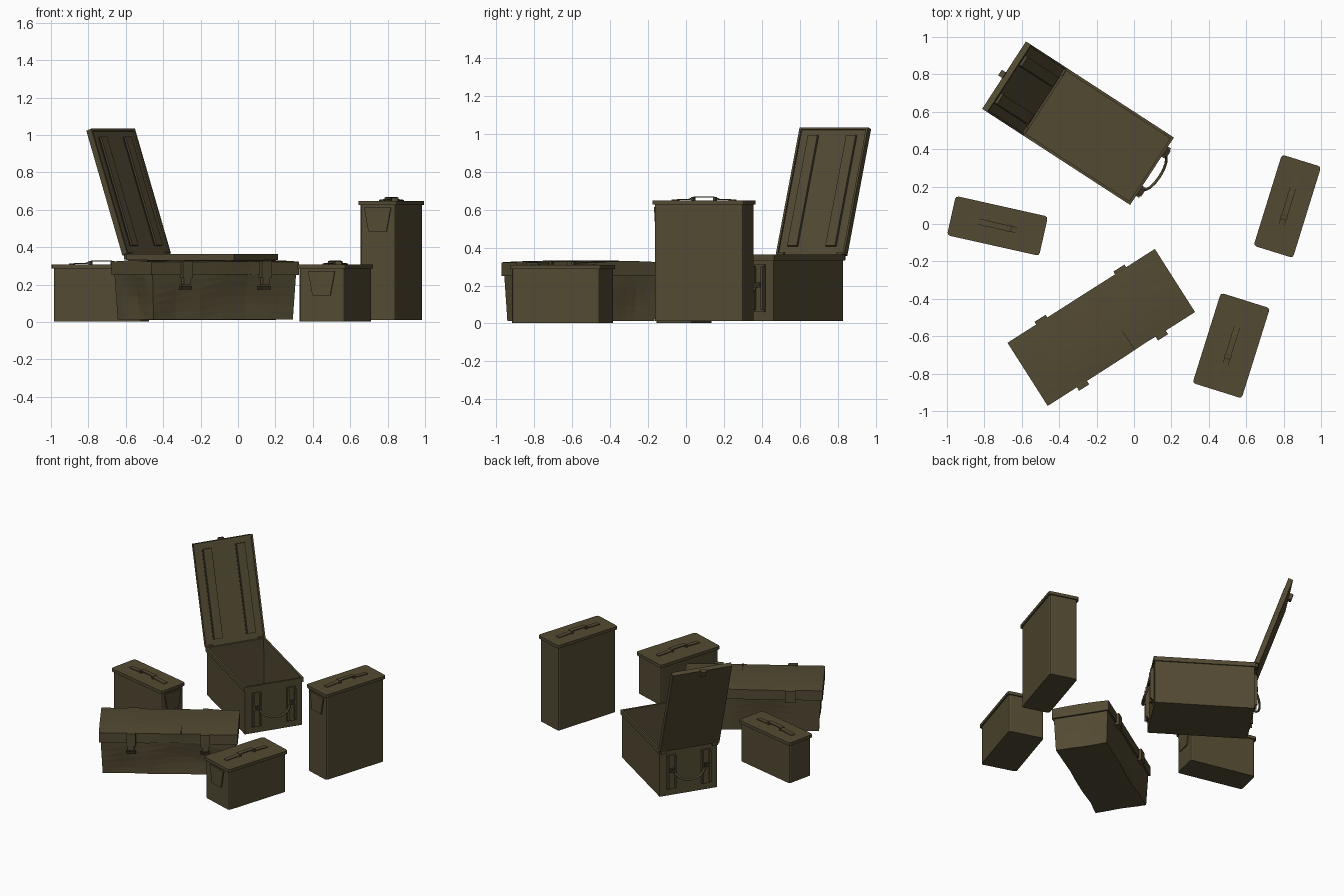
import bpy, bmesh, math
from mathutils import Matrix, Vector

if "Cube" in bpy.data.objects:
    bpy.data.objects.remove(bpy.data.objects["Cube"])


def material(name, rgb):
    m = bpy.data.materials.new(name)
    m.diffuse_color = (*rgb, 1)
    m.use_nodes = True
    m.node_tree.nodes["Principled BSDF"].inputs["Base Color"].default_value = m.diffuse_color
    return m


OLIVE = material("olive_drab", (0.085, 0.068, 0.032))
DARK = material("dark_metal", (0.035, 0.028, 0.015))


def place(x, y, deg):
    return Matrix.Translation((x, y, 0)) @ Matrix.Rotation(math.radians(deg), 4, 'Z')


def finish(name, bm, M, mat=OLIVE):
    bmesh.ops.recalc_face_normals(bm, faces=bm.faces)
    me = bpy.data.meshes.new(name)
    bm.to_mesh(me)
    bm.free()
    me.materials.append(mat)
    ob = bpy.data.objects.new(name, me)
    ob.matrix_world = M
    bpy.context.collection.objects.link(ob)
    return ob


def cuboid(bm, x0, x1, y0, y1, z0, z1):
    T = Matrix.Translation(((x0 + x1) / 2, (y0 + y1) / 2, (z0 + z1) / 2))
    S = Matrix.Diagonal((x1 - x0, y1 - y0, z1 - z0, 1))
    return bmesh.ops.create_cube(bm, size=1, matrix=T @ S)["verts"]


def box(name, M, x0, x1, y0, y1, z0, z1, mat=OLIVE, corner=0):
    bm = bmesh.new()
    cuboid(bm, x0, x1, y0, y1, z0, z1)
    if corner:
        up = [e for e in bm.edges if abs(e.verts[0].co.z - e.verts[1].co.z) > 1e-5]
        bmesh.ops.bevel(bm, geom=up, offset=corner, segments=2, profile=0.5, affect='EDGES')
    return finish(name, bm, M, mat)


def extrude_outline(name, M, pts, vec, mat=OLIVE):
    bm = bmesh.new()
    f = bm.faces.new([bm.verts.new(p) for p in pts])
    r = bmesh.ops.extrude_face_region(bm, geom=[f])
    bmesh.ops.translate(bm, vec=vec, verts=[v for v in r["geom"] if isinstance(v, bmesh.types.BMVert)])
    return finish(name, bm, M, mat)


# ---- closed cans: body, overhanging lid, strap handle, end pocket ----
def can(tag, M, L, W, z0, z1):
    l, w = L / 2, W / 2
    box(tag + "_body", M, -l + .01, l - .01, -w + .01, w - .01, z0, z1 - .015, corner=.014)
    box(tag + "_lid", M, -l, l, -w, w, z1 - .022, z1, corner=.016)
    prof = [(-.175, .0), (-.175, .005), (-.08, .009), (-.05, .021), (.05, .021), (.08, .009),
            (.175, .005), (.175, .0), (.08, .003), (.05, .016), (-.05, .016), (-.08, .003)]
    extrude_outline(tag + "_handle", M, [(x, -.016, z1 + z) for x, z in prof], (0, .032, 0))
    for x in (-.06, .06):
        box(tag + "_handle_clip", M, x - .006, x + .006, -.019, .019, z1, z1 + .019)
    t, b, zt = .075, .05, z1 - .035
    e = l - .011
    extrude_outline(tag + "_end_pocket", M,
                    [(e, -t, zt), (e, t, zt), (e, b, zt - .13), (e, -b, zt - .13)], (.009, 0, 0))


can("left_can", place(-.73, -.01, -12.6), .505, .215, .003, .308)
can("front_can", place(.52, -.65, -107.4), .505, .275, .003, .308)
can("tall_can", place(.82, .095, -107.2), .51, .22, .012, .648)

# ---- open crate: thin-walled tub with a rim ----
D = place(-.193, .47, -33)
bm = bmesh.new()
verts = cuboid(bm, -.338, .338, -.207, .207, .012, .362)
bmesh.ops.delete(bm, geom=[f for f in bm.faces if f.calc_center_median().z > .36], context='FACES')
tub = finish("crate_tub", bm, D)
sol = tub.modifiers.new("wall", 'SOLIDIFY')
sol.thickness = .01
sol.offset = -1
for s in (-1, 1):
    box("crate_rim_side", D, -.345, .345, *sorted((s * .2, s * .215)), .332, .364)
    box("crate_rim_end", D, *sorted((s * .332, s * .345)), -.2, .2, .332, .364)
    # end brackets: channel with a raised spine, and a sagging carry handle
    for y in (-.125, .125):
        box("crate_bracket", D, *sorted((s * .337, s * .35)), y - .032, y + .032, .06, .31)
        for dy in (-.026, .026):
            box("crate_bracket_lip", D, *sorted((s * .35, s * .364)), y + dy - .006, y + dy + .006, .07, .3)
        box("crate_bracket_pin", D, *sorted((s * .35, s * .37)), y - .02, y + .02, .19, .215, DARK)
    cu = bpy.data.curves.new("crate_carry_handle", 'CURVE')
    cu.dimensions = '3D'
    cu.bevel_depth = .008
    cu.bevel_resolution = 1
    sp = cu.splines.new('POLY')
    sp.points.add(8)
    for i, p in enumerate(sp.points):
        a = math.pi * i / 8
        p.co = (s * (.355 + .04 * math.sin(a)), -.11 * math.cos(a), .2 - .07 * math.sin(a), 1)
    cu.materials.append(OLIVE)
    ob = bpy.data.objects.new("crate_carry_handle", cu)
    ob.matrix_world = D
    bpy.context.collection.objects.link(ob)

# ---- open crate lid, swung back about its hinge ----
H = D @ Matrix.Translation((-.335, 0, .362)) @ Matrix.Rotation(math.radians(-109), 4, 'Y')
box("crate_lid", H, .005, .71, -.213, .213, .008, .034)
for s in (-1, 1):
    box("crate_lid_edge", H, .005, .71, *sorted((s * .203, s * .215)), 0, .03)
    box("crate_lid_rib", H, .05, .665, s * .12 - .03, s * .12 + .03, -.006, .01)
    box("crate_lid_rib_groove", H, .05, .665, s * .12 - .036, s * .12 - .03, .004, .01, DARK)
    box("crate_hinge", D, -.362, -.335, s * .185 - .02, s * .185 + .02, .335, .375)
box("crate_lid_edge_end", H, .698, .71, -.203, .203, 0, .03)
box("crate_lid_catch", H, .675, .72, -.018, .018, .03, .058)

# ---- battered long case: tapered body and crowned lid, both dented ----
E = place(-.175, -.553, 32.5)


def dented(name, l, w, z0, z1, taper, crown, dents):
    bm = bmesh.new()
    cuboid(bm, -l, l, -w, w, z0, z1)
    bmesh.ops.subdivide_edges(bm, edges=bm.edges[:], cuts=5, use_grid_fill=True)
    for v in bm.verts:
        x, y, z = v.co
        k = 1 - taper * (z1 - z) / (z1 - z0)
        v.co.x, v.co.y = x * k, y * (1 - (1 - k) * 2)
        if z > z1 - 1e-4:
            v.co.z += crown * (1 - (y / w) ** 2) * (1 - .4 * (x / l) ** 2)
        for c, r, push in dents:
            d = (Vector((x, y, z)) - Vector(c)).length
            if d < r:
                v.co += Vector(push) * (1 - d / r)
    bmesh.ops.triangulate(bm, faces=bm.faces)
    return finish(name, bm, E)


dented("case_body", .455, .19, .013, .262, .03, 0,
       [((.1, -.19, .12), .16, (0, .03, 0)), ((-.27, -.19, .06), .15, (0, .018, 0)),
        ((.33, -.19, .1), .12, (0, .015, 0)), ((-.455, 0, .12), .15, (.025, 0, 0)),
        ((.455, .05, .1), .15, (-.015, 0, 0)), ((-.1, .19, .1), .18, (0, -.02, 0))])
dented("case_lid", .467, .2, .25, .322, 0, .011,
       [((.1, -.2, .25), .13, (0, .012, .01)), ((-.1, .1, .325), .2, (0, 0, -.006))])
box("case_lid_crease", E, .083, .088, -.198, -.08, .318, .332, DARK)
for s in (-1, 1):
    x = s * .25
    # front latch: strap over the lid edge, hook and dark catch
    box("case_latch_strap", E, x - .032, x + .032, -.222, -.19, .235, .327)
    box("case_latch_tongue", E, x - .022, x + .022, -.216, -.19, .2, .24)
    box("case_catch", E, x - .032, x + .032, -.212, -.175, .175, .192, DARK)
    box("case_hinge", E, x - .035, x + .035, .185, .217, .235, .32)
